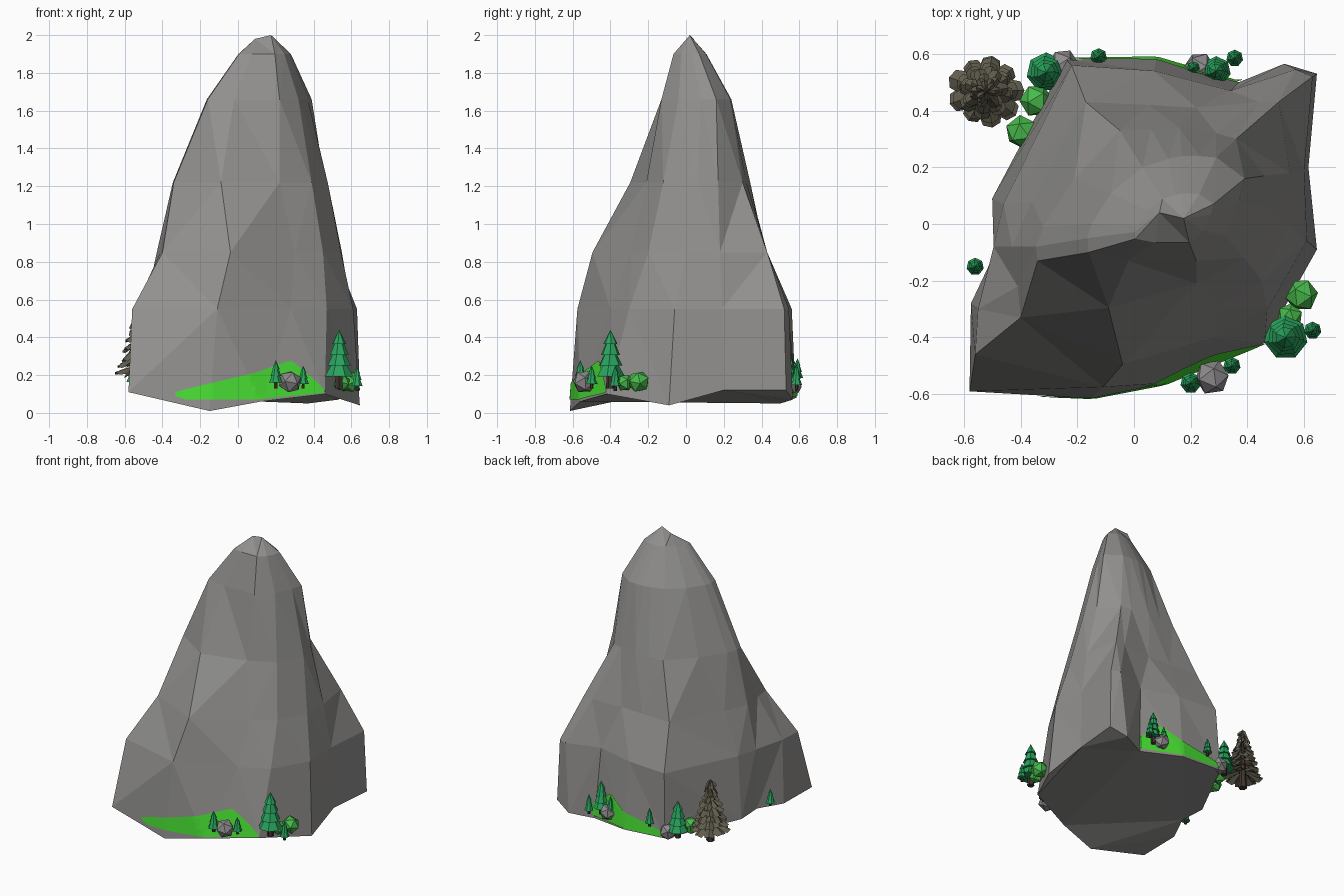
import bpy, bmesh, math, random
from mathutils import Vector, Matrix
from mathutils.bvhtree import BVHTree

if "Cube" in bpy.data.objects:
    bpy.data.objects.remove(bpy.data.objects["Cube"])

random.seed(4)


def material(name, rgb):
    m = bpy.data.materials.new(name)
    m.diffuse_color = (*rgb, 1)
    m.use_nodes = True
    m.node_tree.nodes["Principled BSDF"].inputs["Base Color"].default_value = m.diffuse_color
    return m


ROCK = material("grey rock", (0.285, 0.28, 0.272))
BOULDER = material("stone grey", (0.27, 0.255, 0.265))
GRASS = material("bright grass", (0.065, 0.74, 0.033))
PINE = material("pine green", (0.022, 0.37, 0.11))
BUSH = material("bush green", (0.065, 0.49, 0.07))
BARK = material("dark bark", (0.05, 0.035, 0.025))
DRY = material("dry foliage", (0.12, 0.11, 0.075))


def finish(bm, name, mats):
    me = bpy.data.meshes.new(name)
    bm.to_mesh(me)
    bm.free()
    for m in mats:
        me.materials.append(m)
    ob = bpy.data.objects.new(name, me)
    bpy.context.collection.objects.link(ob)
    return ob


# Mountain: cross-sections joined from foot to summit, counterclockwise from front left
base_z = [.11, .01, .06, .10, .04, .12, .12, .07, .05, .08, .10, .12, .12, .11]
heights = [None, .55, .85, 1.22, 1.66]
sections = [
    [(-.58, -.59), (-.15, -.615), (.12, -.56), (.46, -.42), (.645, -.09), (.615, .2), (.645, .53),
     (.53, .565), (.37, .50), (.08, .585), (-.24, .58), (-.5, .09), (-.49, -.1), (-.575, -.28)],
    [(-.56, -.46), (-.11, -.575), (.28, -.40), (.47, -.30), (.61, -.06), (.6, .19), (.63, .52),
     (.57, .545), (.34, .47), (.07, .54), (-.22, .56), (-.46, .07), (-.495, -.08), (-.55, -.30)],
    [(-.40, -.33), (-.04, -.495), (.30, -.29), (.45, -.2), (.545, .0), (.55, .18), (.51, .43),
     (.44, .43), (.22, .41), (.05, .42), (-.17, .43), (-.36, .08), (-.43, -.08), (-.41, -.22)],
    [(-.34, -.13), (-.09, -.295), (.22, -.21), (.39, -.12), (.475, .06), (.46, .17), (.36, .30),
     (.29, .32), (.16, .34), (.06, .335), (-.05, .33), (-.21, .16), (-.32, -.01), (-.345, -.08)],
    [(-.16, -.1), (-.02, -.13), (.22, -.13), (.32, -.04), (.37, .08), (.39, .16), (.29, .235),
     (.23, .24), (.17, .24), (.12, .23), (.03, .2), (-.08, .11), (-.15, .0), (-.165, -.05)],
]
# upper ring is the one below drawn in towards the summit axis
sections.append([(.17 + (x - .17) * .5, y * .47 - .005) for x, y in sections[-1]])
heights.append(1.9)
bm = bmesh.new()
rings = [[bm.verts.new((x, y, base_z[i] if z is None else z)) for i, (x, y) in enumerate(s)]
         for s, z in zip(sections, heights)]
n = len(base_z)
for lo, hi in zip(rings, rings[1:]):
    for i in range(n):
        j = (i + 1) % n
        bm.faces.new((lo[i], lo[j], hi[j], hi[i]))
# two-point crest
crest, summit = bm.verts.new((.09, .04, 1.98)), bm.verts.new((.175, .02, 2.0))
for i in range(n):
    j = (i + 1) % n
    on_left = lambda k: k in (0, 1) or k >= 10
    a = crest if on_left(i) else summit
    b = crest if on_left(j) else summit
    bm.faces.new((rings[-1][i], rings[-1][j], a))
    if a is not b:
        bm.faces.new((a, rings[-1][j], b))
bm.faces.new(rings[0][::-1])
bmesh.ops.triangulate(bm, faces=bm.faces[:])
bmesh.ops.recalc_face_normals(bm, faces=bm.faces[:])
surface = BVHTree.FromBMesh(bm)
finish(bm, "mountain", [ROCK])


# Grass: outlines (position along wall, low z, high z) laid onto the rock face
def grass(name, side, outline, cols=28, rows=6):
    out = Vector(side).normalized()
    along = Vector((-out.y, out.x, 0))
    bm = bmesh.new()
    grid = []
    s0, s1 = outline[0][0], outline[-1][0]
    for c in range(cols + 1):
        s = s0 + (s1 - s0) * c / cols
        k = next(q for q in range(len(outline) - 1) if s <= outline[q + 1][0] + 1e-6)
        a, b = outline[k], outline[k + 1]
        t = (s - a[0]) / (b[0] - a[0])
        low, high = a[1] + (b[1] - a[1]) * t, a[2] + (b[2] - a[2]) * t
        col = []
        for r in range(rows + 1):
            p = along * s + out * 2 + Vector((0, 0, low + (high - low) * r / rows))
            hit = surface.ray_cast(p, -out)[0]
            if hit is None:
                hit = surface.find_nearest(p - out * 1.4)[0]
            col.append(bm.verts.new(hit + out * .007))
        grid.append(col)
    for a, b in zip(grid, grid[1:]):
        for r in range(rows):
            bm.faces.new((a[r], b[r], b[r + 1], a[r + 1]))
    finish(bm, name, [GRASS])


grass("front_grass", (0, -1, 0), [(-.33, .09, .11), (-.28, .07, .125), (.1, .07, .215),
                                  (.28, .09, .28), (.40, .1, .18), (.46, .11, .12)])
grass("back_grass", (0, 1, 0), [(-.38, .07, .15), (-.22, .08, .28), (-.08, .09, .20),
                                (.1, .10, .17), (.24, .11, .14)])
grass("left_grass", (-.88, .47, 0), [(-.42, .115, .13), (-.3, .115, .16)], 6, 2)


def cone(bm, centre, r1, r2, h, sides, index, turn=0):
    m = Matrix.Translation(Vector(centre) + Vector((0, 0, h / 2))) @ Matrix.Rotation(turn, 4, 'Z')
    new = bmesh.ops.create_cone(bm, cap_ends=True, segments=sides, radius1=r1,
                                radius2=r2, depth=h, matrix=m)["verts"]
    for f in {f for v in new for f in v.link_faces}:
        f.material_index = index


# Pines: trunk and stacked skirts
def pine(name, x, y, z, h, r, tiers=4):
    bm = bmesh.new()
    cone(bm, (x, y, z), r * .3, r * .25, h * .3, 6, 1)
    for t in range(tiers):
        k = t / tiers
        top = r * (.45 - .4 * k) if t < tiers - 1 else 0
        step = h * .8 / (tiers + .3)
        cone(bm, (x, y, z + h * .2 + step * t), r * (1 - .68 * k), top,
             step * 1.3, 7, 0, t * .1)
    finish(bm, name, [PINE, BARK])


pines = [(.535, -.40, .13, .31, .078), (.20, -.56, .13, .15, .037), (.345, -.50, .13, .12, .031),
         (.63, -.375, .115, .135, .031), (-.31, .535, .11, .26, .07), (.29, .54, .12, .235, .052),
         (.21, .55, .13, .14, .03), (.355, .585, .12, .14, .03), (-.125, .59, .16, .13, .03),
         (-.56, -.15, .14, .12, .031)]
for i, p in enumerate(pines):
    pine(f"pine_{i + 1}", *p, tiers=4 if p[3] > .2 else 3)


# Bushes and boulders: faceted balls
def ball(name, x, y, z, r, mat):
    bm = bmesh.new()
    m = (Matrix.Translation((x, y, z)) @ Matrix.Rotation(random.uniform(0, 6), 4, 'Z')
         @ Matrix.Rotation(.65, 4, 'X'))
    bmesh.ops.create_icosphere(bm, subdivisions=1, radius=r, matrix=m)
    finish(bm, name, [mat])


for i, b in enumerate([(.59, -.25, .165, .06), (.55, -.325, .16, .047),
                       (-.345, .435, .165, .06), (-.395, .325, .165, .06)]):
    ball(f"bush_{i + 1}", *b, BUSH)
for i, b in enumerate([(.275, -.54, .165, .063), (-.25, .56, .145, .058), (.23, .55, .15, .057)]):
    ball(f"boulder_{i + 1}", *b, BOULDER)

# Dry tree: trunk with separate rings of spreading, blunt leaf sprays
bm = bmesh.new()
tx, ty, tz = -.522, .47, .12
cone(bm, (tx, ty, tz), .028, .006, .38, 6, 1)
for t in range(8):
    k = t / 7
    z, reach, count = tz + .10 + .30 * k, .14 - .10 * k, 9 - t // 2
    for i in range(count):
        a = 2 * math.pi * i / count + t * .7
        d, s = Vector((math.cos(a), math.sin(a), 0)), Vector((-math.sin(a), math.cos(a), 0))
        c = Vector((tx, ty, z))
        size = reach * random.uniform(.85, 1)

        def leaf(along, across, rise):
            return bm.verts.new(c + d * size * along + s * size * across + Vector((0, 0, rise)))

        droop = random.uniform(-.03, .0)
        root, mid, tip = leaf(.05, 0, .03), leaf(.6, 0, .015), leaf(1, 0, droop)
        for sign in (1, -1):
            side, end = leaf(.6, .3 * sign, -.012), leaf(.9, .24 * sign, droop - .012)
            for f in ((root, side, mid), (mid, side, end), (mid, end, tip)):
                bm.faces.new(f)
cone(bm, (tx, ty, tz + .37), .022, 0, .07, 6, 0)
for f in bm.faces:
    f.normal_update()
    if f.material_index == 0 and len(f.verts) == 3 and f.normal.z < 0:
        f.normal_flip()
finish(bm, "dry_tree", [DRY, BARK])
